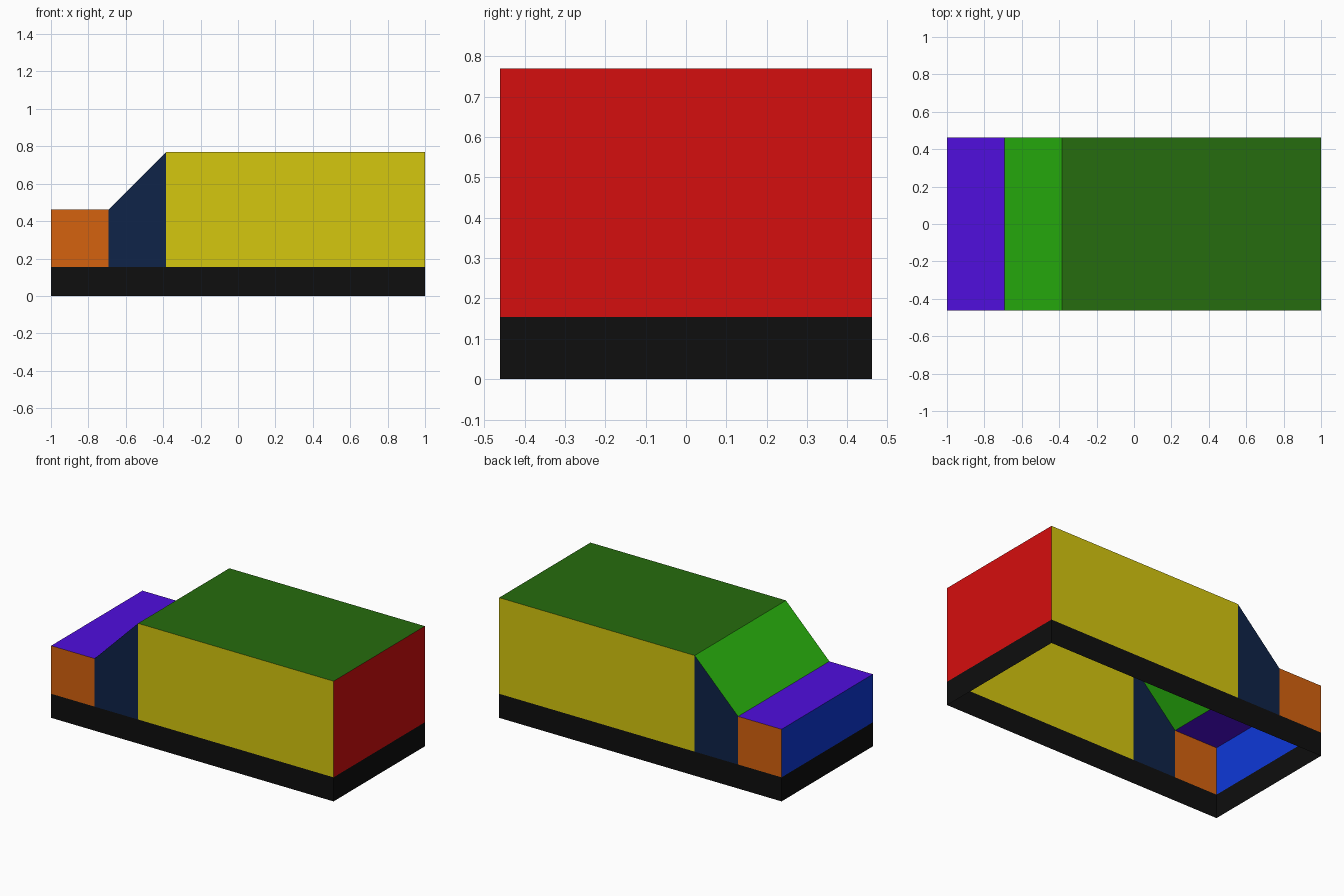
import bpy
import bmesh

if "Cube" in bpy.data.objects:
    bpy.data.objects.remove(bpy.data.objects["Cube"])

U = 2 / 13          # the van is 13 x 6 x 5 of these units
HALF_W = 3          # half width in units


def srgb(v):
    v /= 255
    return v / 12.92 if v <= 0.04045 else ((v + 0.055) / 1.055) ** 2.4


def material(name, r, g, b):
    m = bpy.data.materials.new(name)
    m.diffuse_color = (srgb(r), srgb(g), srgb(b), 1)
    m.use_nodes = True
    m.node_tree.nodes["Principled BSDF"].inputs["Base Color"].default_value = m.diffuse_color
    return m


black = material("black", 14, 14, 14)
yellow = material("yellow", 213, 199, 14)
navy = material("navy", 14, 35, 72)
orange = material("orange", 213, 98, 14)
red = material("red", 213, 14, 14)
blue = material("blue", 14, 56, 216)
purple = material("purple", 80, 14, 222)
green = material("bright green", 42, 183, 14)
dark_green = material("dark green", 38, 108, 14)


def shell(name, profile, side, edges):
    """Side profile (x, z) run clockwise, mirrored to both sides of the van.
    edges[i] colours the strip from point i to i+1; None leaves it open."""
    me = bpy.data.meshes.new(name)
    bm = bmesh.new()
    mats = [side]
    front, back = [[bm.verts.new(((x - 6.5) * U, y * U, z * U)) for x, z in profile]
                   for y in (-HALF_W, HALF_W)]
    bm.faces.new(front[::-1])
    bm.faces.new(back)
    n = len(profile)
    for i, mat in enumerate(edges):
        if mat is None:
            continue
        j = (i + 1) % n
        f = bm.faces.new((front[i], front[j], back[j], back[i]))
        if mat not in mats:
            mats.append(mat)
        f.material_index = mats.index(mat)
    for m in mats:
        me.materials.append(m)
    bm.to_mesh(me)
    bm.free()
    ob = bpy.data.objects.new(name, me)
    bpy.context.collection.objects.link(ob)
    return ob


# Points run: bottom left, top left, top right, bottom right (undersides open)
# Black skirt around the base
shell("chassis_skirt", [(0, 0), (0, 1), (13, 1), (13, 0)],
      black, [black, None, black, None])
# Low nose with blue front and purple lid
shell("bonnet", [(0, 1), (0, 3), (2, 3), (2, 1)],
      orange, [blue, purple, None, None])
# Cab with sloping windscreen
shell("cab", [(2, 1), (2, 3), (4, 5), (4, 1)],
      navy, [None, green, None, None])
# Cargo box with dark roof and red tail
shell("cargo_box", [(4, 1), (4, 5), (13, 5), (13, 1)],
      yellow, [None, dark_green, red, None])
